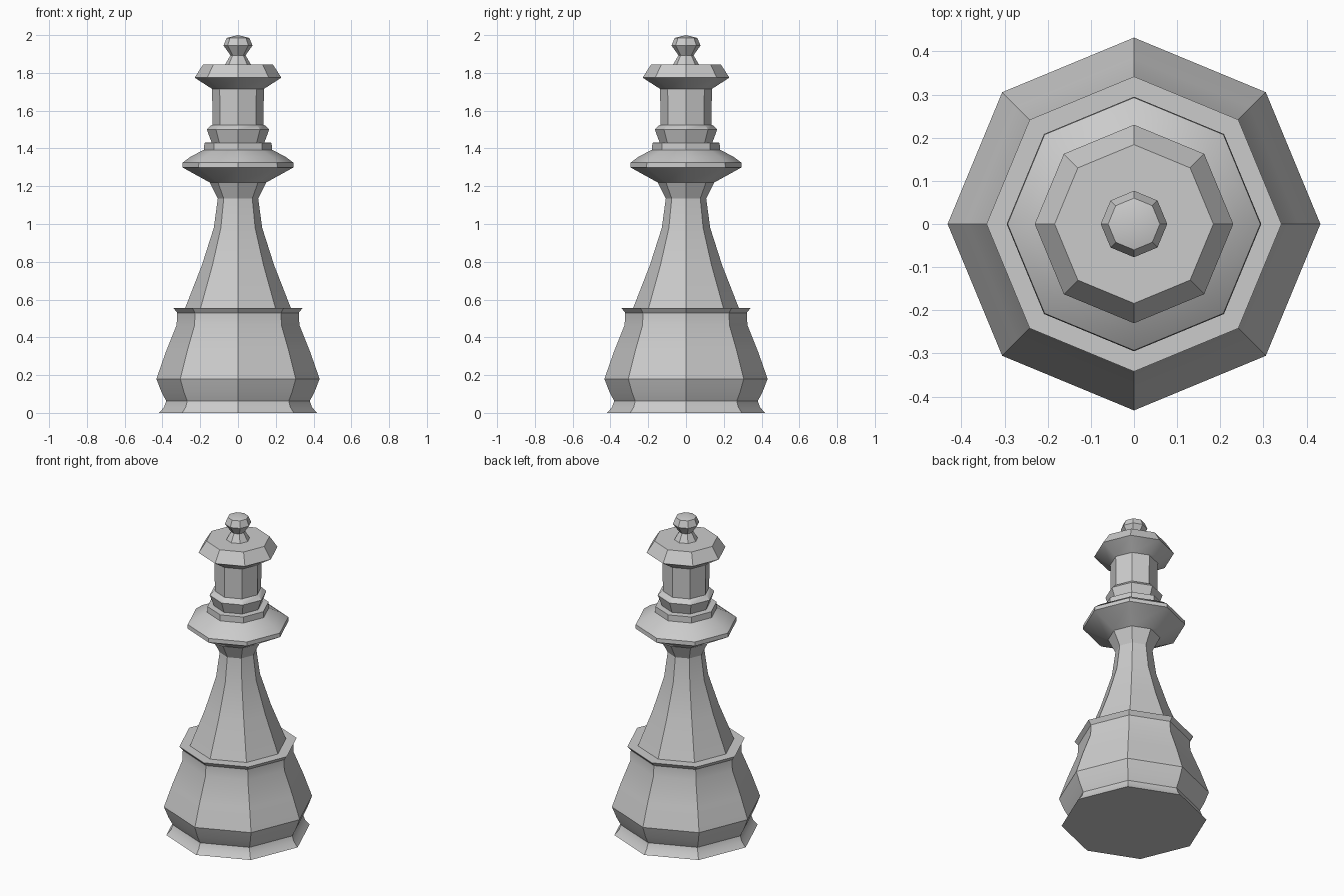
import bpy, bmesh
from math import cos, sin, pi, radians

cube = bpy.data.objects.get("Cube")
if cube:
    bpy.data.objects.remove(cube, do_unlink=True)

SIDES = 8

grey = bpy.data.materials.new("plain grey")
grey.use_nodes = True
colour = (0.6, 0.6, 0.6, 1)
grey.diffuse_color = colour
grey.node_tree.nodes["Principled BSDF"].inputs["Base Color"].default_value = colour


def turned(name, profile):
    """Turn a (radius, height) profile, bottom to top, into an eight-sided part."""
    bm = bmesh.new()
    rings = []
    for r, z in profile:
        if r == 0:
            rings.append([bm.verts.new((0, 0, z))] * SIDES)
        else:
            rings.append([bm.verts.new((r * cos(2 * pi * i / SIDES),
                                        r * sin(2 * pi * i / SIDES), z))
                          for i in range(SIDES)])
    for low, high in zip(rings, rings[1:]):
        for i in range(SIDES):
            j = (i + 1) % SIDES
            corners = [low[i], low[j], high[j], high[i]]
            bm.faces.new(list(dict.fromkeys(corners)))
    mesh = bpy.data.meshes.new(name)
    bm.to_mesh(mesh)
    bm.free()
    mesh.materials.append(grey)
    obj = bpy.data.objects.new(name, mesh)
    bpy.context.collection.objects.link(obj)
    bpy.ops.object.select_all(action='DESELECT')
    obj.select_set(True)
    bpy.context.view_layer.objects.active = obj
    bpy.ops.object.shade_smooth_by_angle(angle=radians(30))
    return obj


# Each part starts on the rim where the one below ends
turned("foot", [(0, 0), (0.418, 0), (0.392, 0.03), (0.38, 0.063)])
turned("base", [(0.38, 0.063), (0.405, 0.11), (0.432, 0.18), (0.383, 0.32),
                (0.325, 0.465), (0.322, 0.53), (0.342, 0.555), (0.28, 0.555)])
turned("body", [(0.28, 0.555), (0.192, 0.78), (0.128, 0.98), (0.107, 1.135),
                (0.15, 1.22), (0.295, 1.3)])
turned("collar", [(0.295, 1.3), (0.293, 1.325), (0.25, 1.357), (0.18, 1.393)])
turned("collar_step", [(0.18, 1.393), (0.178, 1.43), (0.14, 1.432)])
turned("neck_ring", [(0.14, 1.432), (0.165, 1.5), (0.143, 1.522), (0.135, 1.525)])
turned("column", [(0.135, 1.525), (0.137, 1.715)])
turned("crown", [(0.137, 1.715), (0.23, 1.775), (0.184, 1.845), (0.068, 1.845)])
turned("finial", [(0.068, 1.845), (0.04, 1.893), (0.077, 1.945),
                  (0.06, 1.985), (0, 2)])
